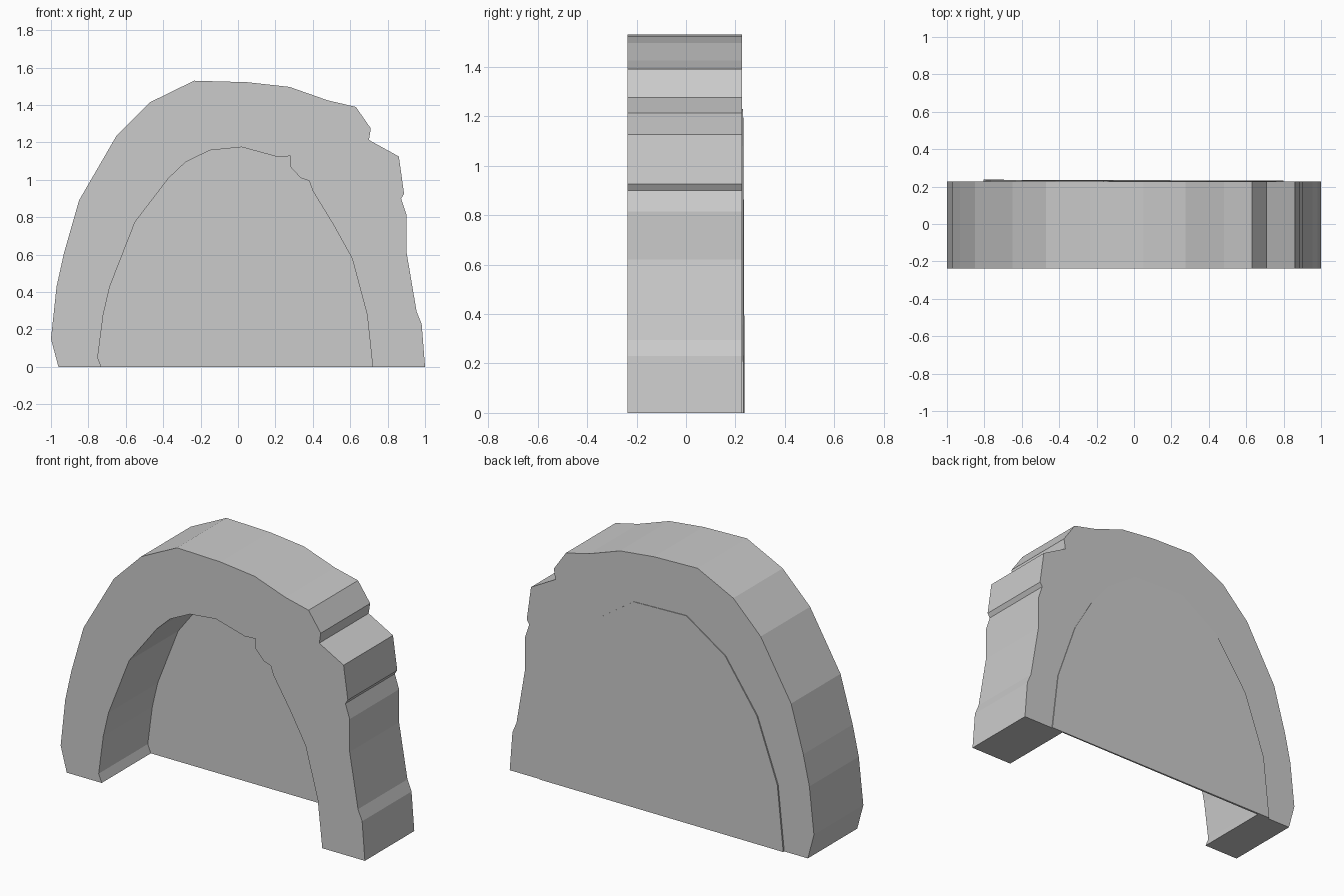
import bpy
import bmesh

if "Cube" in bpy.data.objects:
    bpy.data.objects.remove(bpy.data.objects["Cube"])


def extruded(name, profile, front, back):
    """Solid from an (x, z) outline; front and back give y at each (x, z)."""
    bm = bmesh.new()
    a = [bm.verts.new((x, front(x, z), z)) for x, z in profile]
    b = [bm.verts.new((x, back(x, z), z)) for x, z in profile]
    bm.faces.new(a)
    bm.faces.new(b[::-1])
    n = len(profile)
    for i in range(n):
        j = (i + 1) % n
        bm.faces.new((a[j], a[i], b[i], b[j]))
    bmesh.ops.recalc_face_normals(bm, faces=bm.faces)
    mesh = bpy.data.meshes.new(name)
    bm.to_mesh(mesh)
    bm.free()
    obj = bpy.data.objects.new(name, mesh)
    bpy.context.collection.objects.link(obj)
    return obj


# Rough stone arch: outer outline left to right, inner outline left to right
outer = [(-.96, 0), (-1, .15), (-.97, .43), (-.93, .61), (-.85, .89),
         (-.65, 1.235), (-.47, 1.415), (-.235, 1.53), (.05, 1.522),
         (.275, 1.497), (.48, 1.425), (.63, 1.39), (.71, 1.275), (.70, 1.213),
         (.86, 1.125), (.888, .925), (.872, .90), (.90, .815), (.90, .62),
         (.955, .295), (.982, .23), (1, 0)]
inner = [(-.73, 0), (-.75, .05), (-.72, .28), (-.685, .43), (-.55, .775),
         (-.37, 1.01), (-.28, 1.095), (-.15, 1.158), (.02, 1.175),
         (.21, 1.123), (.28, 1.127), (.28, 1.07), (.335, 1.01), (.38, .995),
         (.40, .94), (.51, .76), (.61, .58), (.69, .28), (.72, 0)]
extruded("stone_arch", outer + inner[::-1],
         lambda x, z: -.237, lambda x, z: .227)

# Thin back panel closing the opening, slightly tilted
panel = [(-.805, 0), (-.765, .387), (-.63, .76), (-.42, 1.06), (-.164, 1.23),
         (.184, 1.22), (.388, 1.08), (.507, .93), (.63, .72), (.757, .357),
         (.80, 0)]
extruded("back_panel", panel,
         lambda x, z: .224, lambda x, z: .2345 - .003 * x - .003 * z)
